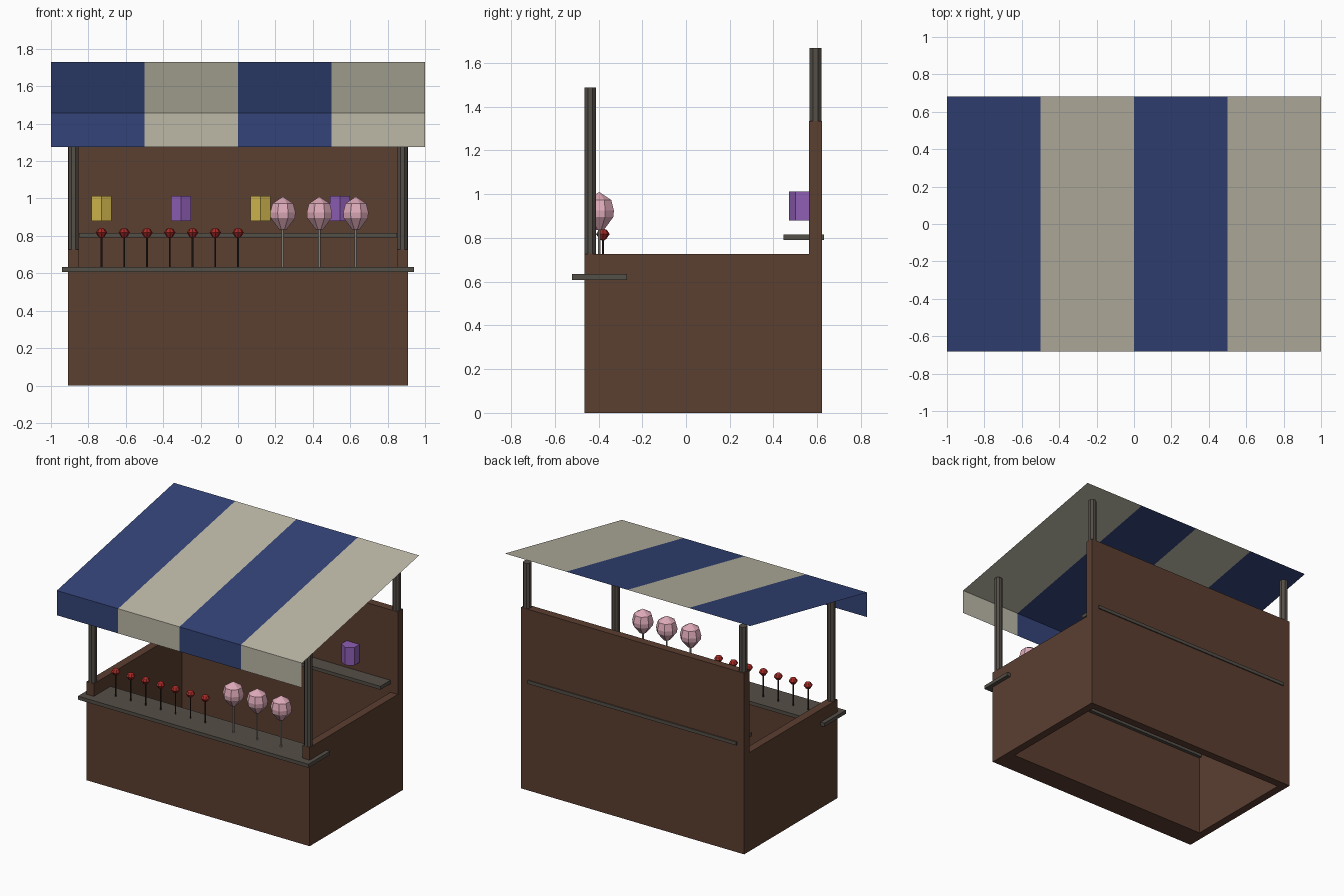
import bpy, bmesh, math

if "Cube" in bpy.data.objects:
    bpy.data.objects.remove(bpy.data.objects["Cube"])


def material(name, r, g, b):
    lin = [((c / 255 + 0.055) / 1.055) ** 2.4 for c in (r, g, b)]
    m = bpy.data.materials.new(name)
    m.diffuse_color = (*lin, 1)
    m.use_nodes = True
    m.node_tree.nodes["Principled BSDF"].inputs["Base Color"].default_value = m.diffuse_color
    return m


BROWN = material("brown wood", 91, 62, 48)
GREY = material("weathered grey wood", 84, 78, 71)
BLUE = material("awning blue", 51, 67, 120)
CREAM = material("awning cream", 188, 184, 167)
PINK = material("candy pink", 222, 170, 185)
RED = material("apple red", 165, 42, 38)
YELLOW = material("bag yellow", 208, 182, 78)
PURPLE = material("bag purple", 142, 94, 180)
LIGHT = material("pale stick", 165, 160, 150)
DARK = material("dark stick", 50, 38, 32)


def finish(name, bm, *mats):
    me = bpy.data.meshes.new(name)
    bm.to_mesh(me)
    bm.free()
    for m in mats:
        me.materials.append(m)
    ob = bpy.data.objects.new(name, me)
    bpy.context.collection.objects.link(ob)
    return ob


def box(name, x, y, z, mat):
    bm = bmesh.new()
    bmesh.ops.create_cube(bm, size=1)
    for v in bm.verts:
        for i, (lo, hi) in enumerate((x, y, z)):
            v.co[i] = lo if v.co[i] < 0 else hi
    return finish(name, bm, mat)


def lathe(name, x, y, profile, sides, mat, turn=0.0):
    """Faceted solid from (radius, height) rings, capped at both ends."""
    bm = bmesh.new()
    rings = []
    for r, z in profile:
        rings.append([bm.verts.new((x + r * math.cos(turn + math.tau * i / sides),
                                    y + r * math.sin(turn + math.tau * i / sides), z))
                      for i in range(sides)])
    for a, b in zip(rings, rings[1:]):
        for i in range(sides):
            j = (i + 1) % sides
            bm.faces.new((a[i], a[j], b[j], b[i]))
    bm.faces.new(rings[0][::-1])
    bm.faces.new(rings[-1])
    return finish(name, bm, mat)


# Booth walls, open underneath
box("front_wall", (-0.85, 0.85), (-0.465, -0.295), (0, 0.62), BROWN)
box("back_wall", (-0.91, 0.91), (0.562, 0.622), (0, 1.335), BROWN)
for side, x in (("left", (-0.91, -0.85)), ("right", (0.85, 0.91))):
    box(side + "_wall", x, (-0.465, 0.562), (0, 0.727), BROWN)

# Counter and back shelf
box("counter", (-0.94, 0.94), (-0.522, -0.27), (0.608, 0.634), GREY)
box("back_shelf", (-0.85, 0.85), (0.445, 0.63), (0.79, 0.815), GREY)

# Awning posts
for side, x in (("left", -0.88), ("right", 0.88)):
    for end, y, base, top in (("front", -0.438, 0.70, 1.487), ("back", 0.592, 1.30, 1.667)):
        lathe(f"{end}_{side}_post", x, y, [(0.029, base), (0.029, top)], 8, GREY, math.pi / 8)

# Striped awning: sloped sheet with a hanging front valance
bm = bmesh.new()
path = [(0.682, 1.73), (-0.682, 1.457), (-0.682, 1.275)]
cols = [[bm.verts.new((-1 + 0.5 * i, y, z)) for y, z in path] for i in range(5)]
for i in range(4):
    for k in range(2):
        f = bm.faces.new((cols[i][k], cols[i][k + 1], cols[i + 1][k + 1], cols[i + 1][k]))
        f.material_index = i % 2
finish("awning", bm, BLUE, CREAM)

# Candy apples on dark sticks
for i in range(7):
    x = -0.73 + i * 0.1217
    lathe(f"apple_stick_{i}", x, -0.38, [(0.005, 0.63), (0.005, 0.80)], 6, DARK)
    lathe(f"candy_apple_{i}", x, -0.38,
          [(0.005, 0.788), (0.016, 0.795), (0.031, 0.817), (0.019, 0.836), (0.005, 0.842)],
          8, RED)

# Cotton candy on pale sticks
for i in range(3):
    x = 0.24 + i * 0.195
    lathe(f"cotton_stick_{i}", x, -0.397, [(0.007, 0.63), (0.007, 0.86)], 6, LIGHT)
    lathe(f"cotton_candy_{i}", x, -0.397,
          [(0.022, 0.835), (0.07, 0.895), (0.073, 0.925), (0.06, 0.973), (0.004, 1.008)],
          8, PINK, math.pi / 8)

# Six-sided treat bags hung on the back wall
for i in range(4):
    lathe(f"treat_bag_{i}", -0.73 + i * 0.425, 0.531, [(0.061, 0.88), (0.061, 1.012)], 6,
          PURPLE if i % 2 else YELLOW, math.pi / 6)
